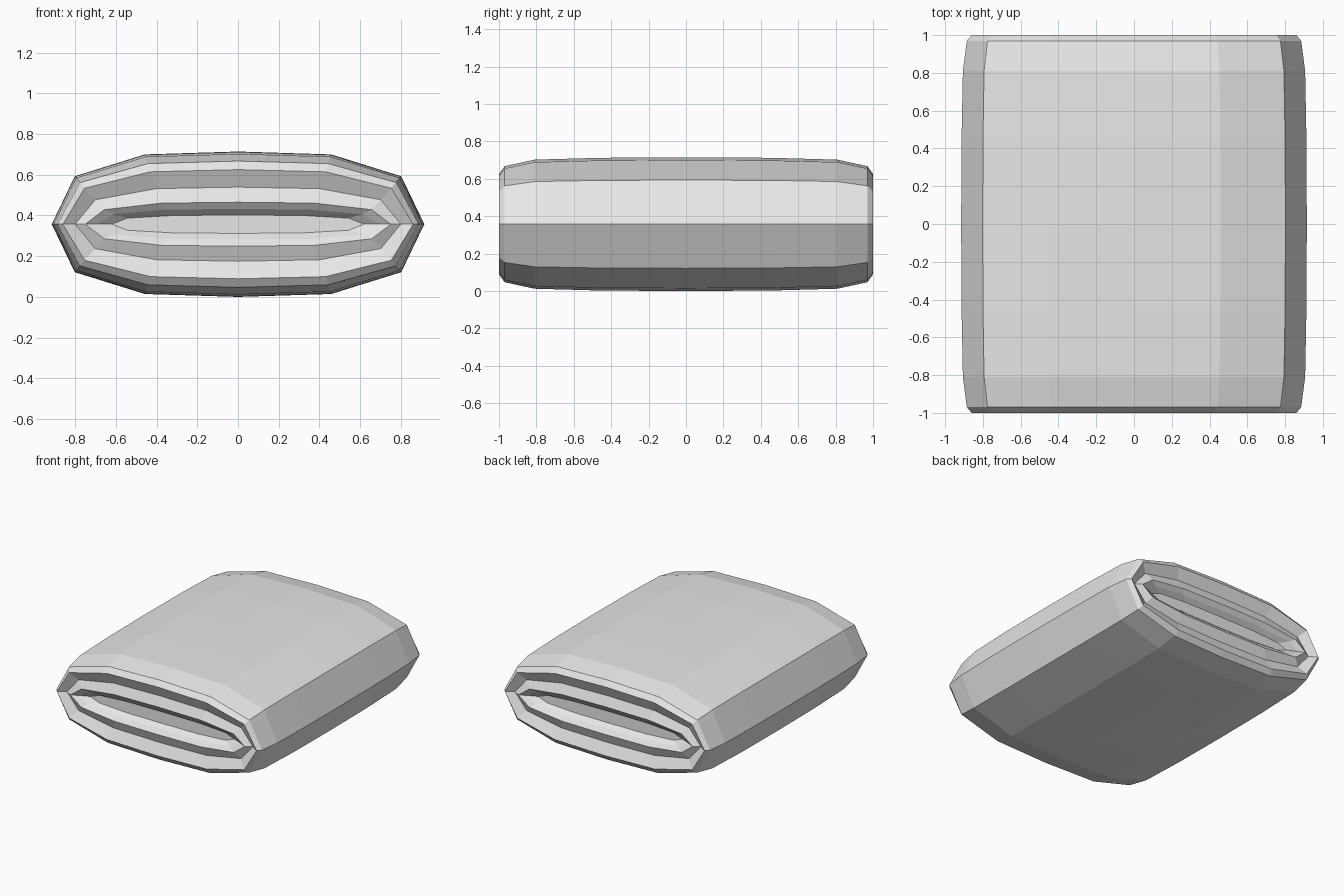
import bpy
import bmesh

cube = bpy.data.objects.get("Cube")
if cube:
    bpy.data.objects.remove(cube, do_unlink=True)

# One plain grey for the whole cushion
grey = bpy.data.materials.new("light_grey")
grey.use_nodes = True
grey.diffuse_color = (0.8, 0.8, 0.8, 1)
grey.node_tree.nodes["Principled BSDF"].inputs["Base Color"].default_value = (0.8, 0.8, 0.8, 1)

CENTRE_Z = 0.357

# Quarter of the twelve-sided section, as fractions of half width and half height
QUARTER = [(1, 0), (0.876, 0.66), (0.5, 0.96), (0, 1)]
UPPER = QUARTER + [(-x, z) for x, z in QUARTER[-2::-1]]
SECTION = UPPER + [(x, -z) for x, z in UPPER[-2:0:-1]]

# Rings from the middle to the recessed end: (y, half width, half height)
PROFILE = [
    (0.45, 0.913, 0.355),   # body
    (0.81, 0.906, 0.345),
    (0.97, 0.885, 0.31),    # shoulder
    (1.00, 0.86, 0.268),    # rim
    (0.96, 0.80, 0.182),    # groove
    (0.99, 0.75, 0.108),    # inner ridge
    (0.965, 0.70, 0.075),   # central hollow
    (0.93, 0.62, 0.045),
]


def add_ring(bm, y, width, height):
    return [bm.verts.new((x * width, y, CENTRE_Z + z * height)) for x, z in SECTION]


# Loft the rings from the front hollow, over the body, to the back hollow
bm = bmesh.new()
stations = [(-y, w, h) for y, w, h in reversed(PROFILE)]
stations += [(0, 0.915, CENTRE_Z)] + PROFILE
rings = [add_ring(bm, *s) for s in stations]
count = len(SECTION)
for a, b in zip(rings, rings[1:]):
    for i in range(count):
        j = (i + 1) % count
        bm.faces.new((a[i], a[j], b[j], b[i]))

# Floors of the two hollows
bm.faces.new(rings[0])
bm.faces.new(rings[-1])
bmesh.ops.recalc_face_normals(bm, faces=bm.faces)

mesh = bpy.data.meshes.new("cushion_body")
bm.to_mesh(mesh)
bm.free()
mesh.materials.append(grey)
body = bpy.data.objects.new("cushion_body", mesh)
bpy.context.collection.objects.link(body)
